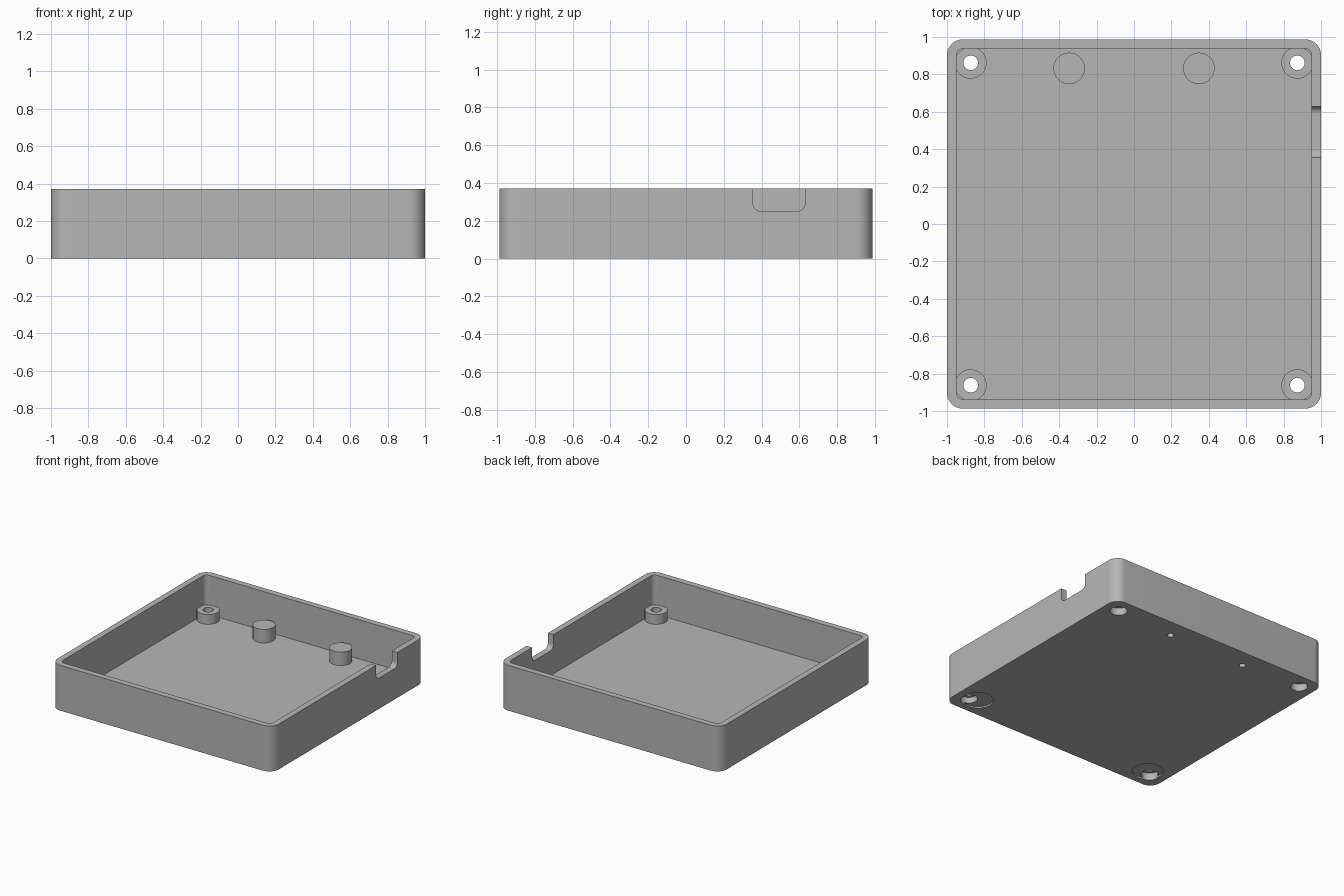
import bpy, bmesh, math
from mathutils import Matrix

cube = bpy.data.objects.get("Cube")
if cube:
    bpy.data.objects.remove(cube, do_unlink=True)

HALF_X, HALF_Y, HEIGHT = 1.0, 0.987, 0.37
WALL, FLOOR = 0.05, 0.05
SCREW_X, SCREW_Y = 0.873, 0.862
POST_X, POST_Y = 0.347, 0.832

grey = bpy.data.materials.new("plain_grey")
grey.use_nodes = True
grey.diffuse_color = (0.47, 0.47, 0.47, 1)
grey.node_tree.nodes["Principled BSDF"].inputs["Base Color"].default_value = grey.diffuse_color


def prism(name, outline, z0, z1, matrix=Matrix()):
    """Extrude a flat outline from z0 to z1, then place it."""
    bm = bmesh.new()
    face = bm.faces.new([bm.verts.new((x, y, z0)) for x, y in outline])
    new = bmesh.ops.extrude_face_region(bm, geom=[face])["geom"]
    verts = [v for v in new if isinstance(v, bmesh.types.BMVert)]
    bmesh.ops.translate(bm, verts=verts, vec=(0, 0, z1 - z0))
    bmesh.ops.recalc_face_normals(bm, faces=bm.faces)
    bm.transform(matrix)
    mesh = bpy.data.meshes.new(name)
    bm.to_mesh(mesh)
    bm.free()
    mesh.materials.append(grey)
    obj = bpy.data.objects.new(name, mesh)
    bpy.context.collection.objects.link(obj)
    return obj


def rounded_rect(hx, hy, r, steps=12):
    pts = []
    for k, (sx, sy) in enumerate([(1, 1), (-1, 1), (-1, -1), (1, -1)]):
        for i in range(steps + 1):
            a = math.pi / 2 * (k + i / steps)
            pts.append((sx * (hx - r) + r * math.cos(a), sy * (hy - r) + r * math.sin(a)))
    return pts


def cylinder(name, x, y, r, z0, z1, sides=48):
    turn = 2 * math.pi / sides
    ring = [(r * math.cos(i * turn), r * math.sin(i * turn)) for i in range(sides)]
    return prism(name, ring, z0, z1, Matrix.Translation((x, y, 0)))


def combine(target, tool, operation):
    """Apply a boolean and discard the tool object."""
    mod = target.modifiers.new(tool.name, "BOOLEAN")
    mod.operation, mod.solver, mod.object = operation, "EXACT", tool
    tool.hide_render = True
    bpy.context.view_layer.update()
    graph = bpy.context.evaluated_depsgraph_get()
    mesh = bpy.data.meshes.new_from_object(target.evaluated_get(graph))
    target.modifiers.clear()
    target.data = mesh
    bpy.data.objects.remove(tool, do_unlink=True)


# Open tray with rounded corners
tray = prism("enclosure_tray", rounded_rect(HALF_X, HALF_Y, 0.085), 0, HEIGHT)
cavity = prism("cavity", rounded_rect(HALF_X - WALL, HALF_Y - WALL, 0.035), FLOOR, HEIGHT + 0.2)
combine(tray, cavity, "DIFFERENCE")

# Screw bosses in the corners, taller posts along the back
screws = [(sx * SCREW_X, sy * SCREW_Y) for sx in (-1, 1) for sy in (-1, 1)]
for x, y in screws:
    combine(tray, cylinder("screw_boss", x, y, 0.085, 0.02, 0.13), "UNION")
for side in (-1, 1):
    combine(tray, cylinder("support_post", side * POST_X, POST_Y, 0.084, 0.02, 0.16), "UNION")

# Shallow round foot recesses under the front corners
for side in (-1, 1):
    combine(tray, cylinder("foot_recess", side * 0.82, -0.82, 0.115, -0.1, 0.012), "DIFFERENCE")

# Through holes with wider screw-head bores below
for x, y in screws:
    combine(tray, cylinder("screw_hole", x, y, 0.039, -0.1, 0.3), "DIFFERENCE")
    combine(tray, cylinder("head_bore", x, y, 0.063, -0.1, 0.06), "DIFFERENCE")

# Blind pilot holes under the posts
for side in (-1, 1):
    combine(tray, cylinder("pilot_hole", side * POST_X, POST_Y, 0.025, -0.1, 0.11), "DIFFERENCE")

# Cable notch in the left wall, with rounded lower corners
place = Matrix.Translation((0.98, 0.492, 0.402)) @ Matrix.Rotation(math.pi / 2, 4, "Y")
notch = prism("cable_notch", rounded_rect(0.15, 0.137, 0.04), -0.08, 0.08, place)
combine(tray, notch, "DIFFERENCE")

# Smooth round walls, crisp edges
bpy.ops.object.select_all(action="DESELECT")
tray.select_set(True)
bpy.context.view_layer.objects.active = tray
bpy.ops.object.shade_smooth_by_angle(angle=math.radians(30))
